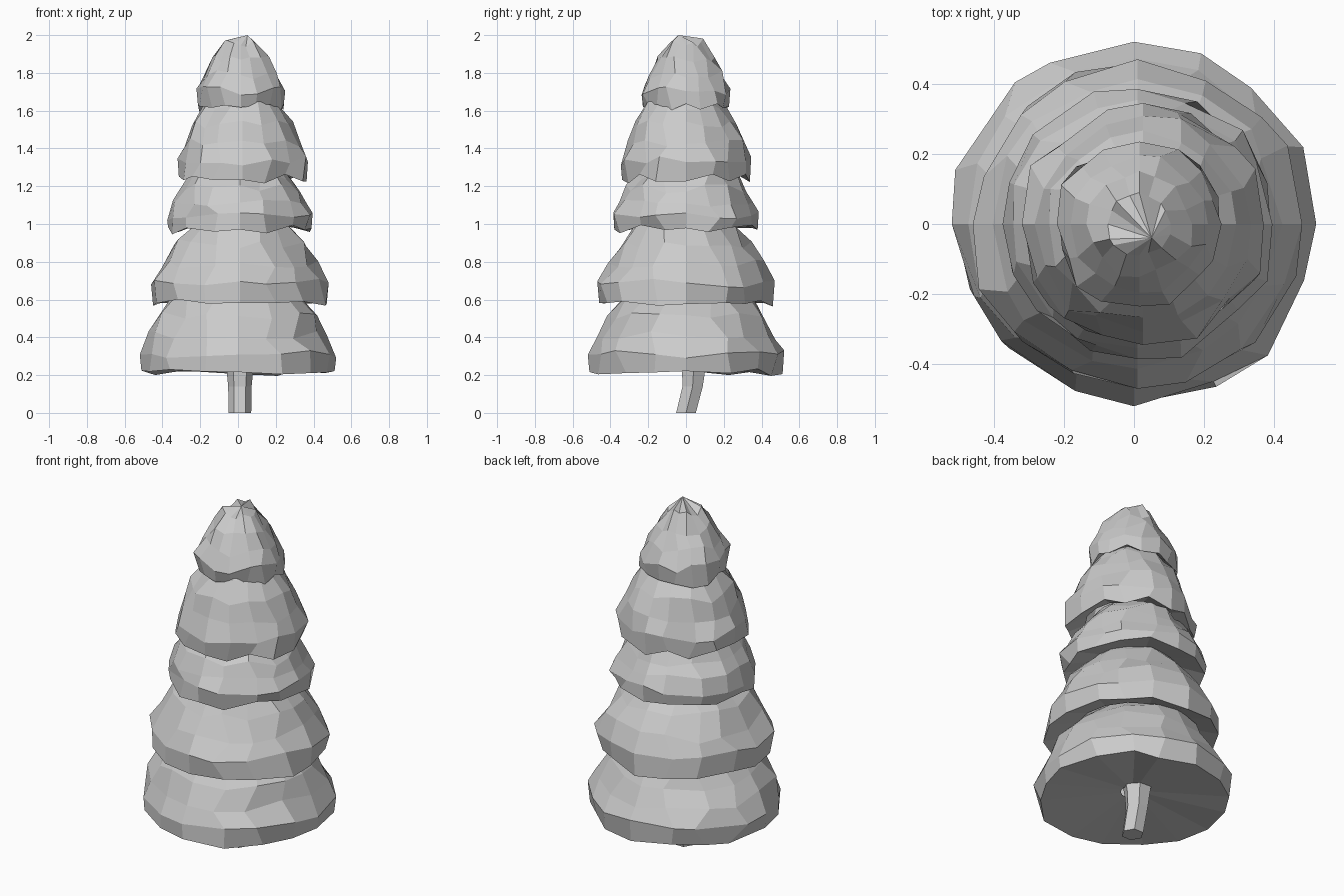
import bpy, bmesh, math, random

if "Cube" in bpy.data.objects:
    bpy.data.objects.remove(bpy.data.objects["Cube"])

random.seed(7)
SIDES = 16

# Shared tier profile: (height fraction, blend from top radius to lip radius)
PROFILE = [(0, 0.95), (0.25, 1), (0.5, 0.73), (0.75, 0.42), (1, 0)]

# Tiers: name, lip height, top height, lip radius, top radius, underside radius, x shift
TIERS = [
    ("bottom_branches", 0.215, 0.61, 0.52, 0.345, 0.07, 0.0),
    ("lower_branches", 0.58, 1.0, 0.47, 0.26, 0.31, 0.01),
    ("middle_branches", 0.97, 1.26, 0.385, 0.27, 0.23, 0.01),
    ("upper_branches", 1.24, 1.62, 0.345, 0.21, 0.24, 0.025),
    ("top_branches", 1.62, 1.96, 0.235, 0.09, 0.15, 0.015),
]


def new_object(name, bm):
    bmesh.ops.recalc_face_normals(bm, faces=bm.faces[:])
    mesh = bpy.data.meshes.new(name)
    bm.to_mesh(mesh)
    bm.free()
    obj = bpy.data.objects.new(name, mesh)
    bpy.context.collection.objects.link(obj)
    return obj


def ring(bm, x, y, z, radius, sides, rough=0.0, wobble=0.0):
    """Ring of vertices, jittered except at the four axis points."""
    verts = []
    for i in range(sides):
        a = 2 * math.pi * i / sides
        k = 1.0
        if rough and i % 4:
            a += random.uniform(-0.1, 0.1)
            k += random.uniform(-rough, rough)
        h = z + random.uniform(-wobble, wobble)
        verts.append(bm.verts.new((x + radius * k * math.cos(a),
                                   y + radius * k * math.sin(a), h)))
    return verts


def bridge(bm, rings):
    for a, b in zip(rings, rings[1:]):
        for i in range(len(a)):
            j = (i + 1) % len(a)
            bm.faces.new((a[i], a[j], b[j], b[i]))


# Ragged, drooping skirts of foliage
for name, z0, z1, lip, top, inner, dx in TIERS:
    bm = bmesh.new()
    rough = 0.02 / lip
    rings = [ring(bm, dx, 0, z0 + 0.05, inner, SIDES)]
    for t, k in PROFILE:
        rings.append(ring(bm, dx, 0, z0 + t * (z1 - z0), top + k * (lip - top),
                          SIDES, rough, 0.025))
    if name == "top_branches":
        # Off-centre pointed crown
        tip = bm.verts.new((0.05, -0.04, 2.0))
        for i, v in enumerate(rings[-1]):
            bm.faces.new((v, rings[-1][(i + 1) % SIDES], tip))
    else:
        # Tuck the top under the next tier
        rings.append(ring(bm, dx, 0, z1 + 0.06, top * 0.75, SIDES))
    bridge(bm, rings)
    new_object(name, bm)

# Leaning six-sided trunk
bm = bmesh.new()
trunk = [ring(bm, 0.01, y, z, r, 6) for y, z, r in
         [(0, 0, 0.06), (0.035, 0.14, 0.062), (0.04, 0.22, 0.07), (0.04, 0.34, 0.09)]]
bm.faces.new(trunk[0])
bridge(bm, trunk)
new_object("trunk", bm)
